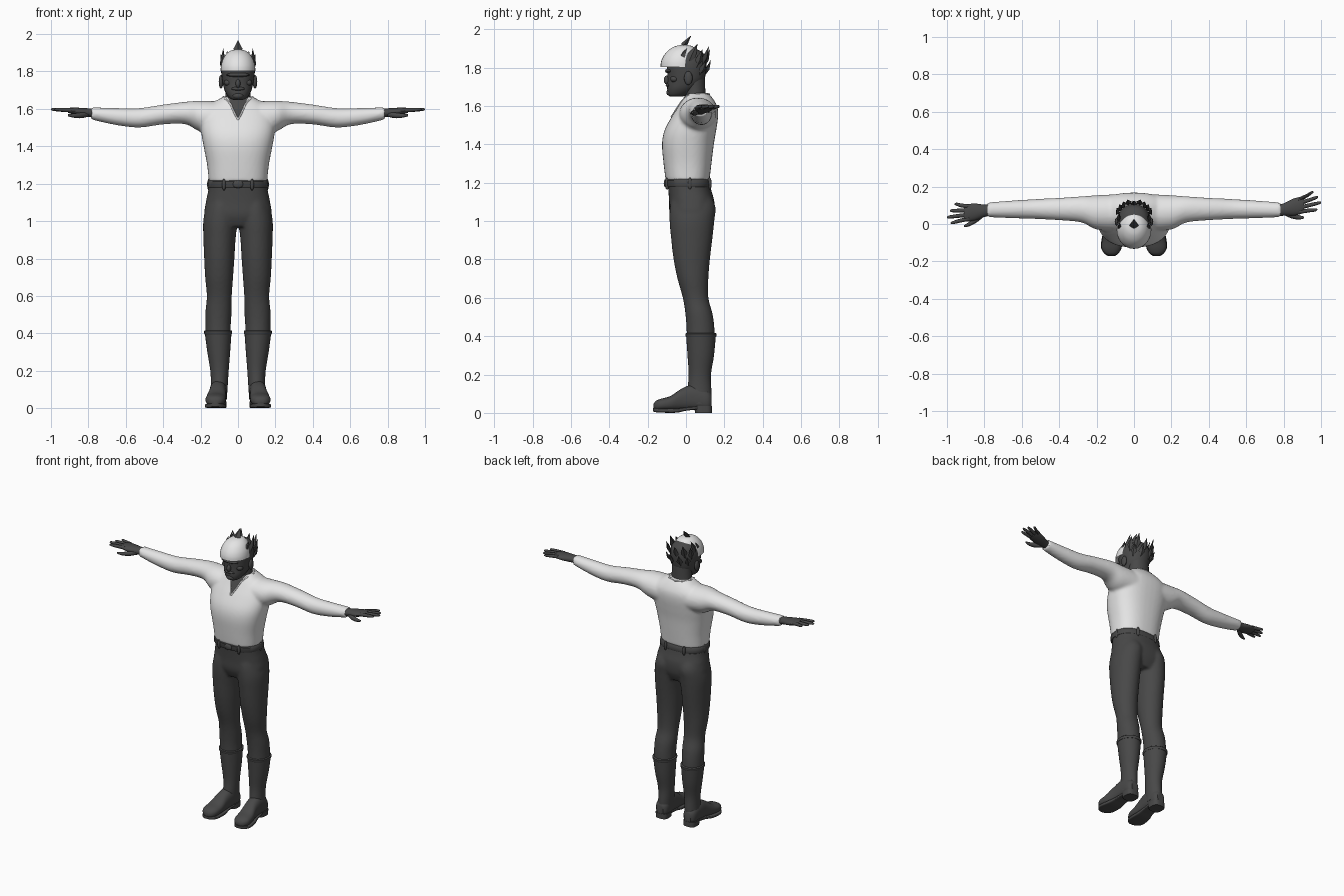
import bpy, bmesh
from math import sin, cos, pi, copysign
from mathutils import Vector

cube = bpy.data.objects.get("Cube")
if cube:
    bpy.data.objects.remove(cube, do_unlink=True)


def material(name, value):
    mat = bpy.data.materials.new(name)
    mat.use_nodes = True
    colour = (value, value, value, 1)
    mat.diffuse_color = colour
    node = next(n for n in mat.node_tree.nodes if n.type == 'BSDF_PRINCIPLED')
    node.inputs["Base Color"].default_value = colour
    return mat


DARK = material("dark grey", .065)
LIGHT = material("off white", .78)
PLACE = {'x': lambda t, u, v: (t, u, v),
         'y': lambda t, u, v: (u, t, v),
         'z': lambda t, u, v: (u, v, t)}


def add(name, bm, mat):
    bmesh.ops.recalc_face_normals(bm, faces=bm.faces)
    mesh = bpy.data.meshes.new(name)
    bm.to_mesh(mesh)
    bm.free()
    mesh.materials.append(mat)
    obj = bpy.data.objects.new(name, mesh)
    bpy.context.collection.objects.link(obj)
    return obj


def smooth_stations(rows, steps):
    """Catmull-Rom interpolation between cross-sections."""
    rows = [Vector(r) for r in rows]
    pts = [rows[0]] + rows + [rows[-1]]
    out = []
    for a, b, c, d in zip(pts, pts[1:], pts[2:], pts[3:]):
        for k in range(steps):
            t = k / steps
            out.append(b + .5 * t * ((c - a) + t * ((2 * a - 5 * b + 4 * c - d)
                                                   + t * (3 * (b - c) + d - a))))
    return out + [rows[-1]]


def loft(name, axis, rows, mat, side=1, power=2, segs=28, steps=4, shift=None):
    """Skin rows of (position, centre u, centre v, radius u, radius v)."""
    bm = bmesh.new()
    rings = []
    for t, u, v, ru, rv in smooth_stations(rows, steps):
        ring = []
        for k in range(segs):
            c, s = cos(2 * pi * k / segs), sin(2 * pi * k / segs)
            p = Vector(PLACE[axis](t, u + ru * copysign(abs(c) ** (2 / power), c),
                                   v + rv * copysign(abs(s) ** (2 / power), s)))
            if shift:
                p = shift(p)
            p.x *= side
            ring.append(bm.verts.new(p))
        rings.append(ring)
    for a, b in zip(rings, rings[1:]):
        for k in range(segs):
            n = (k + 1) % segs
            bm.faces.new((a[k], a[n], b[n], b[k]))
    bm.faces.new(rings[0])
    bm.faces.new(rings[-1])
    return add(name, bm, mat)


def blob(name, loc, scale, mat):
    bm = bmesh.new()
    bmesh.ops.create_uvsphere(bm, u_segments=16, v_segments=10, radius=1)
    bmesh.ops.scale(bm, vec=scale, verts=bm.verts)
    bmesh.ops.translate(bm, vec=loc, verts=bm.verts)
    return add(name, bm, mat)


def fuse(name, parts, mat, voxel=.009):
    """Blend overlapping parts into one smooth skin."""
    bm = bmesh.new()
    for part in parts:
        bm.from_mesh(part.data)
        bpy.data.objects.remove(part, do_unlink=True)
    obj = add(name, bm, mat)
    remesh = obj.modifiers.new("blend", 'REMESH')
    remesh.mode = 'VOXEL'
    remesh.voxel_size = voxel
    soften = obj.modifiers.new("soften", 'SMOOTH')
    soften.iterations = 6
    graph = bpy.context.evaluated_depsgraph_get()
    mesh = bpy.data.meshes.new_from_object(obj.evaluated_get(graph))
    obj.modifiers.clear()
    obj.data = mesh
    return obj


# Shirt: torso and sleeves
torso = loft("torso", 'z', [
    (1.21, 0, .008, .156, .114), (1.3, 0, .008, .165, .125), (1.4, 0, .01, .184, .135),
    (1.47, 0, .022, .196, .135), (1.54, 0, .045, .2, .122), (1.59, 0, .06, .185, .105),
    (1.63, 0, .063, .14, .083), (1.665, 0, .06, .078, .058)], LIGHT, power=2.4, segs=40)
sleeves = [loft("sleeve", 'x', [
    (.08, .06, 1.55, .1, .09), (.2, .062, 1.56, .092, .083), (.28, .078, 1.578, .07, .06),
    (.4, .08, 1.57, .06, .053), (.53, .08, 1.552, .053, .052), (.66, .078, 1.56, .047, .045),
    (.785, .076, 1.576, .039, .033)], LIGHT, side=s) for s in (1, -1)]
shirt = fuse("shirt", [torso] + sleeves, LIGHT)

# V-shaped neck opening cut into the shirt
bm = bmesh.new()
bm.from_mesh(shirt.data)
for s in (1, -1):
    faces = [f for f in bm.faces if f.calc_center_median().z > 1.52
             and f.calc_center_median().y < .02 and abs(f.calc_center_median().x) < .1]
    geom = set(faces) | {e for f in faces for e in f.edges} | {v for f in faces for v in f.verts}
    bmesh.ops.bisect_plane(bm, geom=list(geom), plane_co=(0, 0, 1.55), plane_no=(2 * s, 0, -1))
for f in bm.faces:
    c = f.calc_center_median()
    f.material_index = int(c.y < .02 and c.z - 1.55 > 2 * abs(c.x))
bm.to_mesh(shirt.data)
bm.free()
shirt.data.materials.append(DARK)

# Raised trim that follows the neckline on the shirt
trim = bpy.data.curves.new("collar_trim", 'CURVE')
trim.dimensions = '3D'
trim.bevel_depth = .005
trim.bevel_resolution = 1
for s in (1, -1):
    path = [(0, -.09, 1.55), (.02, -.07, 1.59), (.04, -.03, 1.63), (.065, .01, 1.65),
            (.08, .06, 1.665), (.05, .11, 1.665), (0, .125, 1.665)]
    line = trim.splines.new('POLY')
    line.points.add(len(path) - 1)
    for point, (x, y, z) in zip(line.points, path):
        hit = shirt.closest_point_on_mesh(Vector((x * s, y, z)))[1]
        point.co = (*hit, 1)
trim.materials.append(LIGHT)
bpy.context.collection.objects.link(bpy.data.objects.new("collar_trim", trim))

# Trousers: hips and legs
hips = loft("hips", 'z', [
    (.97, 0, .03, .1, .09), (1.03, 0, .03, .175, .115), (1.1, 0, .03, .172, .118),
    (1.16, 0, .02, .16, .112), (1.225, 0, .01, .152, .108)], DARK, power=2.4, segs=40)
legs = [loft("leg", 'z', [
    (.38, .106, .077, .068, .073), (.45, .106, .075, .068, .073), (.52, .104, .067, .07, .071),
    (.6, .1, .05, .067, .067), (.7, .101, .036, .075, .081), (.8, .1, .03, .081, .095),
    (.9, .099, .03, .086, .107), (1, .094, .031, .092, .117), (1.08, .085, .035, .086, .118),
    (1.15, .08, .025, .07, .09)], DARK, side=s) for s in (1, -1)]
fuse("trousers", [hips] + legs, DARK)

# Belt with loops and buckle
loft("belt", 'z', [(1.178, 0, .012, .16, .115), (1.184, 0, .012, .163, .118),
                   (1.212, 0, .009, .161, .116), (1.218, 0, .009, .156, .111)],
     DARK, power=2.4, segs=40, steps=1)
blob("buckle", (0, -.108, 1.197), (.028, .008, .02), DARK)
for s in (1, -1):
    for x, y in ((.075, -.098), (.155, .02), (.07, .122)):
        blob("belt_loop", (x * s, y, 1.195), (.01, .012, .032), DARK)

for s in (1, -1):
    # Boot: shaft, cuff, foot, sole and heel
    loft("boot_shaft", 'z', [
        (.05, .105, .07, .045, .062), (.12, .1, .07, .045, .062), (.2, .099, .072, .049, .058),
        (.3, .103, .077, .061, .069), (.4, .106, .078, .071, .077), (.413, .106, .078, .071, .077)],
        DARK, side=s)
    loft("boot_cuff", 'z', [(.395, .106, .078, .072, .078), (.4, .106, .078, .075, .081),
                            (.412, .106, .078, .075, .081), (.416, .106, .078, .07, .076)],
         DARK, side=s, steps=1)
    loft("boot_foot", 'y', [
        (.134, .105, .06, .025, .035), (.11, .105, .065, .043, .055), (.04, .106, .08, .046, .066),
        (-.02, .11, .07, .046, .058), (-.08, .117, .05, .053, .038), (-.13, .121, .043, .052, .031),
        (-.158, .121, .038, .036, .024), (-.169, .121, .034, .016, .012)], DARK, side=s, power=2.4)
    loft("boot_sole", 'y', [
        (.06, .106, .026, .04, .008), (0, .11, .02, .043, .009), (-.05, .115, .012, .052, .011),
        (-.12, .121, .012, .056, .011), (-.155, .121, .014, .04, .011), (-.172, .121, .017, .018, .009)],
        DARK, side=s, power=5)
    loft("boot_heel", 'z', [(0, .106, .092, .043, .044), (.035, .106, .09, .045, .046)],
         DARK, side=s, power=3, steps=1)

    # Hand: palm, fingers and thumb, swung slightly about the wrist
    swing = .28 if s > 0 else -.08

    def swung(p, k=swing):
        return Vector((p.x, p.y + k * max(0, p.x - .78), p.z))

    loft("hand", 'x', [(.76, .074, 1.576, .03, .024), (.8, .072, 1.58, .033, .023),
                       (.85, .07, 1.585, .045, .021), (.89, .068, 1.59, .046, .017),
                       (.91, .068, 1.592, .04, .012)], DARK, side=s, shift=swung, segs=20)
    for y, end, spread in ((.102, .96, .018), (.081, .985, .006), (.058, 1, -.004), (.036, .98, -.014)):
        mid = (.89 + end) / 2
        loft("finger", 'x', [(.88, y, 1.592, .011, .012), (mid, y + spread / 2, 1.595, .0105, .011),
                             (end - .01, y + spread, 1.597, .008, .008),
                             (end, y + spread, 1.597, .003, .003)],
             DARK, side=s, shift=swung, segs=10, steps=3)
    loft("thumb", 'x', [(.8, .055, 1.572, .012, .014), (.84, .03, 1.565, .016, .015),
                        (.88, .008, 1.564, .012, .011), (.91, -.002, 1.566, .005, .005)],
         DARK, side=s, shift=swung, segs=12)

# Neck and head
loft("neck", 'z', [(1.56, 0, .05, .07, .06), (1.64, 0, .048, .068, .055),
                   (1.7, 0, .045, .066, .055), (1.76, 0, .04, .068, .058)], DARK)
loft("head", 'z', [
    (1.648, 0, -.05, .025, .03), (1.658, 0, -.043, .045, .05), (1.69, 0, -.022, .068, .076),
    (1.73, 0, -.002, .08, .094), (1.77, 0, .003, .087, .1), (1.81, 0, .004, .09, .103),
    (1.85, 0, .008, .083, .095), (1.88, 0, .01, .065, .075), (1.9, 0, .01, .03, .035)],
    DARK, power=2.2)
face = {"nose": ((0, -.098, 1.735), (.013, .018, .024)),
        "brow": ((0, -.089, 1.782), (.062, .02, .012)),
        "moustache": ((0, -.092, 1.708), (.036, .014, .01)),
        "chin": ((0, -.083, 1.67), (.03, .02, .018))}
for name, (loc, scale) in face.items():
    blob(name, loc, scale, DARK)
for s in (1, -1):
    blob("ear", (.091 * s, .012, 1.745), (.012, .022, .036), DARK)
    blob("cheek", (.05 * s, -.06, 1.74), (.026, .022, .018), DARK)

# Cap
loft("cap", 'z', [
    (1.803, 0, -.031, .093, .102), (1.83, 0, -.03, .091, .1), (1.86, 0, -.025, .083, .092),
    (1.89, 0, -.018, .066, .074), (1.91, 0, -.012, .042, .047), (1.918, 0, -.01, .012, .014)],
    LIGHT, steps=5)


# Crown of flat, four-sided spikes
def spike(base, tip, width, thick=.011):
    base, tip = Vector(base), Vector(tip)
    axis = (tip - base).normalized()
    out = Vector((base.x, base.y - .01, .02))
    across = axis.cross(out).normalized()
    depth = axis.cross(across)
    mid = base.lerp(tip, .42)
    bm = bmesh.new()
    ring = [bm.verts.new(mid + d) for d in (across * width, depth * thick,
                                           -across * width, -depth * thick)]
    for end in (base, tip):
        point = bm.verts.new(end)
        for k in range(4):
            bm.faces.new((ring[k - 1], ring[k], point))
    add("crown_spike", bm, DARK)


spike((0, -.035, 1.885), (0, .028, 1.968), .025, .016)
for s in (1, -1):
    for base, tip, width in (((.075, -.035, 1.835), (.076, .005, 1.9), .018),
                             ((.085, .01, 1.82), (.078, .06, 1.925), .023),
                             ((.082, .055, 1.8), (.092, .085, 1.895), .021),
                             ((.055, .085, 1.81), (.058, .12, 1.912), .021),
                             ((.03, .1, 1.76), (.034, .13, 1.84), .021),
                             ((.068, .07, 1.76), (.08, .105, 1.835), .02)):
        spike((base[0] * s, *base[1:]), (tip[0] * s, *tip[1:]), width)
spike((0, .095, 1.8), (0, .125, 1.895), .022)

# Smooth shading with sharp edges kept
bpy.ops.object.select_all(action='DESELECT')
for obj in bpy.context.collection.objects:
    if obj.type == 'MESH':
        obj.select_set(True)
        bpy.context.view_layer.objects.active = obj
bpy.ops.object.shade_smooth_by_angle(angle=.7)
